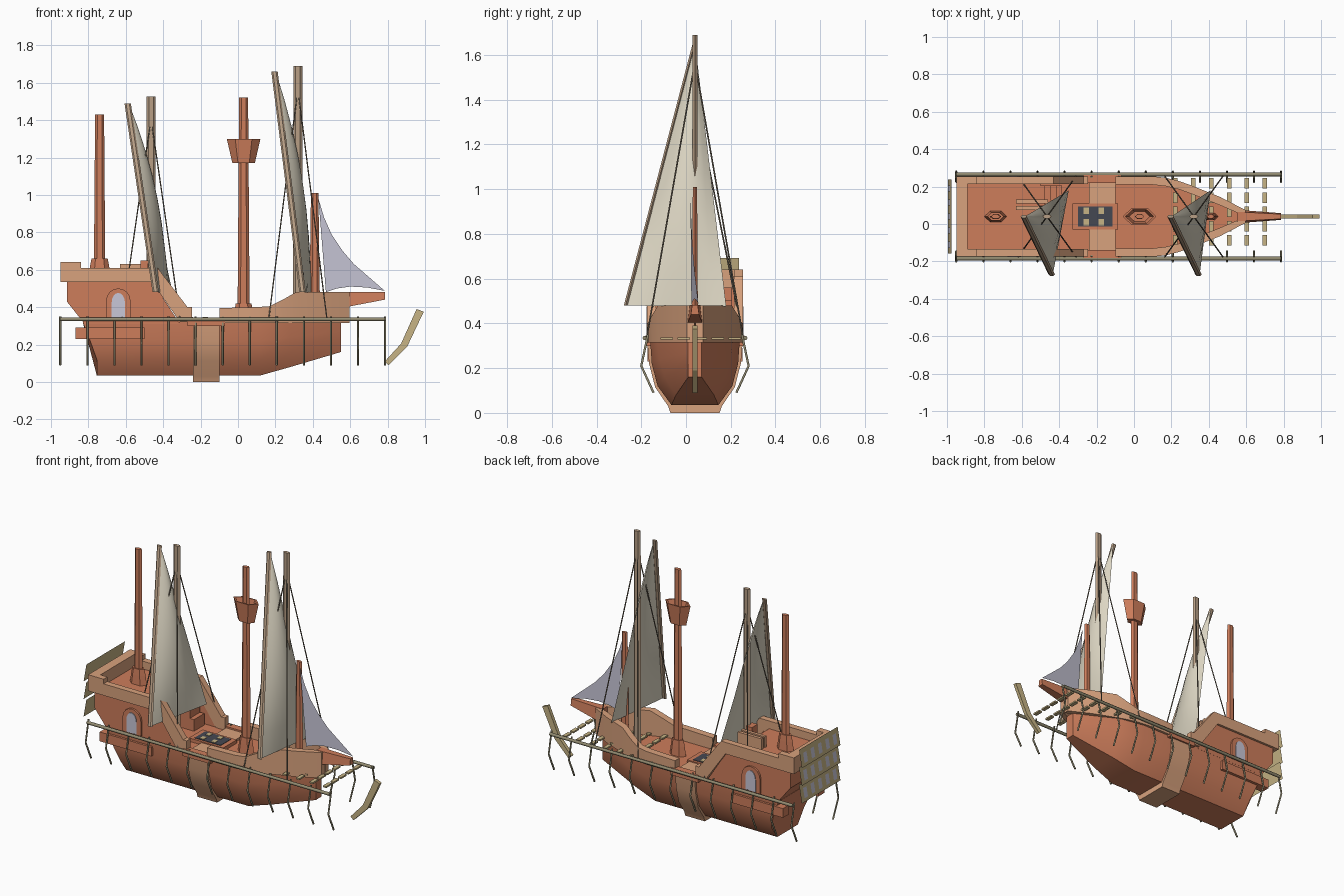
import bpy, bmesh, math
from mathutils import Vector

if "Cube" in bpy.data.objects:
    bpy.data.objects.remove(bpy.data.objects["Cube"])

C = 0.04        # y of the ship's centre line
DECK = 0.32     # main deck height
SQUASH = 0.55   # masts are oval: narrow across the ship


def material(name, r, g, b):
    m = bpy.data.materials.new(name)
    m.use_nodes = True
    m.diffuse_color = (r, g, b, 1)
    m.node_tree.nodes["Principled BSDF"].inputs["Base Color"].default_value = (r, g, b, 1)
    return m


HULL = material("red_brown_wood", 0.61, 0.205, 0.105)
TRIM = material("light_wood", 0.69, 0.36, 0.205)
SPAR = material("grey_brown_wood", 0.48, 0.345, 0.235)
CLOTH = material("cream_sailcloth", 0.74, 0.69, 0.56)
PALE = material("pale_lavender", 0.58, 0.57, 0.68)
OLIVE = material("olive_rail", 0.29, 0.26, 0.165)
TAN = material("olive_tan", 0.57, 0.455, 0.235)
SLATE = material("dark_slate", 0.06, 0.065, 0.085)
ROPE = material("dark_rope", 0.2, 0.165, 0.12)


def mesh(name, verts, faces, mat, smooth=0):
    me = bpy.data.meshes.new(name)
    me.from_pydata([tuple(v) for v in verts], [], faces)
    bm = bmesh.new()
    bm.from_mesh(me)
    bmesh.ops.recalc_face_normals(bm, faces=bm.faces)
    bm.to_mesh(me)
    bm.free()
    me.materials.append(mat)
    ob = bpy.data.objects.new(name, me)
    bpy.context.collection.objects.link(ob)
    if smooth:
        bpy.ops.object.select_all(action='DESELECT')
        ob.select_set(True)
        bpy.context.view_layer.objects.active = ob
        bpy.ops.object.shade_smooth_by_angle(angle=math.radians(smooth))


def loft(name, rings, mat, smooth=0):
    """Skin closed rings of equal length and cap both ends."""
    n = len(rings[0])
    verts = [v for ring in rings for v in ring]
    faces = [(k * n + i, k * n + (i + 1) % n, (k + 1) * n + (i + 1) % n, (k + 1) * n + i)
             for k in range(len(rings) - 1) for i in range(n)]
    faces += [tuple(range(n)), tuple(range(len(verts) - n, len(verts)))]
    mesh(name, verts, faces, mat, smooth)


def side_plate(name, profile, y0, y1, mat):
    """Extrude an x-z profile across y (measured from the centre line)."""
    loft(name, [[(x, C + y, z) for x, z in profile] for y in (y0, y1)], mat)


def box(name, x0, x1, y0, y1, z0, z1, mat):
    side_plate(name, [(x0, z0), (x1, z0), (x1, z1), (x0, z1)], y0, y1, mat)


def pole(name, stops, mat):
    """Six-sided oval pole through (centre, radius) stops."""
    turns = [i * math.pi / 3 for i in range(6)]
    loft(name, [[(x + r * math.cos(a), y + SQUASH * r * math.sin(a), z) for a in turns]
                for (x, y, z), r in stops], mat)


def tubes(name, paths, radius, mat):
    cu = bpy.data.curves.new(name, 'CURVE')
    cu.dimensions = '3D'
    cu.bevel_depth = radius
    cu.bevel_resolution = 1
    cu.use_fill_caps = True
    for path in paths:
        sp = cu.splines.new('POLY')
        sp.points.add(len(path) - 1)
        for p, co in zip(sp.points, path):
            p.co = (*co, 1)
    cu.materials.append(mat)
    bpy.context.collection.objects.link(bpy.data.objects.new(name, cu))


# Hull: each station lists (x, half width, z) from deck edge to bottom
stations = [[(x0, .2, DECK), (x1, .193, .22), (x2, .167, .12), (x2, .105, .035)]
            for x0, x1, x2 in ((-.83, -.79, -.755), (-.2, -.2, -.2), (.12, .12, .12))]
stations += [[(.28, .17, DECK), (.28, .158, .24), (.28, .135, .16), (.28, .085, .08)],
             [(.55, .03, DECK), (.55, .03, .27), (.55, .03, .22), (.55, .03, .16)]]
loft("hull", [[(x, C + w, z) for x, w, z in s] + [(x, C - w, z) for x, w, z in reversed(s)]
              for s in stations], HULL, 40)

# Band wrapped under the hull
band = [(.215, .335), (.205, .22), (.178, .115), (.12, .03), (.11, 0)]
band += [(-y, z) for y, z in reversed(band)]
loft("hull_band", [[(x, C + y, z) for y, z in band] for x in (-.24, -.1)], TRIM, 40)

# Aft castle
castle = [(-.915, .56), (-.915, .43), (-.82, .31), (-.5, .31), (-.5, .56)]
side_plate("aft_castle", castle, -.2, .2, HULL)
box("stern_trim", -.95, -.89, -.19, .19, .535, .64, TRIM)
wing = [(-.51, .31), (-.31, .31), (-.46, .54), (-.51, .54)]
aft_trim = [(-.95, .535), (-.95, .64), (-.84, .64), (-.84, .61), (-.43, .61), (-.27, .4),
            (-.245, .4), (-.245, DECK), (-.31, DECK), (-.46, .535)]
frame = [(-.705, .34), (-.575, .34)]
frame += [(-.64 + .065 * math.cos(a), .435 + .065 * math.sin(a))
          for a in (i * math.pi / 8 for i in range(9))]
glass = [(-.64 + (x + .64) * .55, .345 + (z - .34) * .82) for x, z in frame]

# Fore bulwark: (x, half width, top z) along the deck edge
fore = [(-.1, .215, .395), (.1, .215, .4), (.17, .207, .405), (.24, .19, .44),
        (.31, .165, .48), (.46, .105, .48), (.595, .035, .48)]

for s, side in ((1, "left"), (-1, "right")):
    side_plate("castle_wing_" + side, wing, s * .18, s * .2, HULL)
    side_plate("aft_trim_" + side, aft_trim, s * .175, s * .215, TRIM)
    side_plate("window_frame_" + side, frame, s * .19, s * .212, HULL)
    side_plate("window_glass_" + side, glass, s * .205, s * .216, PALE)
    box("side_gallery_" + side, -.87, -.5, s * .15, s * .212, .23, .29, HULL)
    box("band_block_" + side, -.27, -.07, s * .18, s * .222, .3, .345, HULL)
    loft("fore_bulwark_" + side,
         [[(x, C + s * w, .315), (x, C + s * w, z), (x, C + s * max(w - .045, .002), z),
           (x, C + s * max(w - .045, .002), .315)] for x, w, z in fore], TRIM, 30)

# Bowsprit
loft("bowsprit", [[(x, C - w, z0), (x, C + w, z0), (x, C + w * .7, .482), (x, C - w * .7, .482)]
                  for x, w, z0 in ((.55, .036, .395), (.785, .018, .44))], HULL)

# Hatch with grating
box("hatch_frame", -.33, -.085, -.07, .07, DECK, .342, HULL)
box("hatch_grate", -.3, -.115, -.054, .054, .335, .345, SLATE)
for x in (-.255, -.175):
    for y in (-.03, .03):
        box("hatch_bar", x - .014, x + .014, y - .017, y + .017, .34, .348, TAN)

# Stairs, rails and post at the castle deck
for i in range(4):
    box("stair_step", -.52, -.385 - i * .03, .06, .165, DECK, .395 + i * .055, HULL)
for y in (.035, .07):
    box("stair_rail", -.63, -.46, y, y + .02, .55, .63, TRIM)
box("castle_post", -.52, -.48, -.03, .03, .55, .65, HULL)


def mast(name, x, z0, z1, r0, r1, foot):
    """Plain mast with a flared foot."""
    stops = [(z0, foot), (z0 + .06, foot * .85), (z0 + .1, foot * .72),
             (z0 + .1, r0), (z1, r1)]
    pole(name, [((x, C, z), r) for z, r in stops], HULL)


mast("main_mast", .03, DECK, 1.52, .032, .024, .058)
mast("aft_mast", -.74, .56, 1.43, .03, .024, .06)
mast("jib_mast", .41, DECK, 1.01, .028, .02, .04)
pole("crows_nest", [((.03, C, z), r) for z, r in
                    ((1.17, .06), (1.3, .09), (1.3, .076), (1.25, .055))], HULL)

# Sail masts with slanted yards, bellied triangular sails and stays
N = 8
for name, x, top, yard_top, apex, reach in (("fore", .32, 1.69, 1.66, 1.57, .083),
                                            ("mizzen", -.465, 1.525, 1.49, 1.41, .11)):
    pole(name + "_sail_mast", [((x, C, DECK), .026), ((x, C, top), .024)], SPAR)
    a, b = Vector((x - .125, C, yard_top)), Vector((x + .025, -.27, .48))
    c = Vector((x + reach, .18, .475))
    pole(name + "_yard", [(a, .017), (b, .017)], SPAR)
    pts = []
    for i in range(N + 1):
        for j in range(N + 1):
            t, u = max(i / N, .01), j / N
            p = a.lerp(b, t).lerp(a.lerp(c, t), u)
            p.x += .006 + .88 * u * (1 - u) * t * (1 - t)
            pts.append(p)
    quads = [(k, k + 1, k + N + 2, k + N + 1)
             for k in (i * (N + 1) + j for i in range(N) for j in range(N))]
    mesh(name + "_sail", pts, quads, CLOTH, 40)
    tubes(name + "_stays", [[(x, C, apex), (x + dx, C + dy, .34)]
                            for dx in (-.155, .155) for dy in (-.215, .215)], .0036, ROPE)

# Jib
jib = [(.43, .98), (.46, .88), (.5, .79), (.56, .7), (.62, .63), (.785, .487),
       (.69, .505), (.6, .51), (.53, .5), (.47, .48)]
mesh("jib_sail", [(x, .02 + (x - .43) * .1, z) for x, z in jib],
     [tuple(range(len(jib)))], PALE)

# Side rails with hanging oars
oars = []
for s in (1, -1):
    y = C + s * .225
    tubes("side_rail", [[(-.95, y, .335), (.787, y, .335)]], .01, OLIVE)
    for i in range(13):
        x = -.95 + i * .1447
        oars.append([(x, C + s * .21, .35), (x, C + s * .24, .21), (x, C + s * .185, .09)])
tubes("oars", oars, .0058, OLIVE)

# Broken cross planks beside the bow
for i in range(6):
    x = .22 + i * .096
    for k in range(5):
        y = -.155 + k * .076
        box("cross_plank", x - .012, x + .012, y, y + .056, .328, .338, TAN)

# Bent boom hanging ahead of the bow
boom = [(.785, .11), (.805, .09), (.905, .19), (.993, .375), (.955, .39), (.872, .205)]
side_plate("bent_boom", boom, -.011, .011, TAN)


def sheet(name, z, y0, y1, t0, t1, out, mat):
    """Part of a tilted stern sheet whose foot is at height z."""
    mesh(name, [(-.995 + .02 * t - out, C + y, z + .114 * t)
                for y, t in ((y0, t0), (y1, t0), (y1, t1), (y0, t1))], [(0, 1, 2, 3)], mat)


# Stern gallery: three tilted sheets with windows
for z in (.35, .464, .578):
    sheet("stern_gallery", z, -.197, .197, 0, 1, 0, TAN)
    for k in range(5):
        y = -.15 + k * .075
        sheet("stern_window", z, y - .017, y + .017, .2, .75, .003, PALE)
